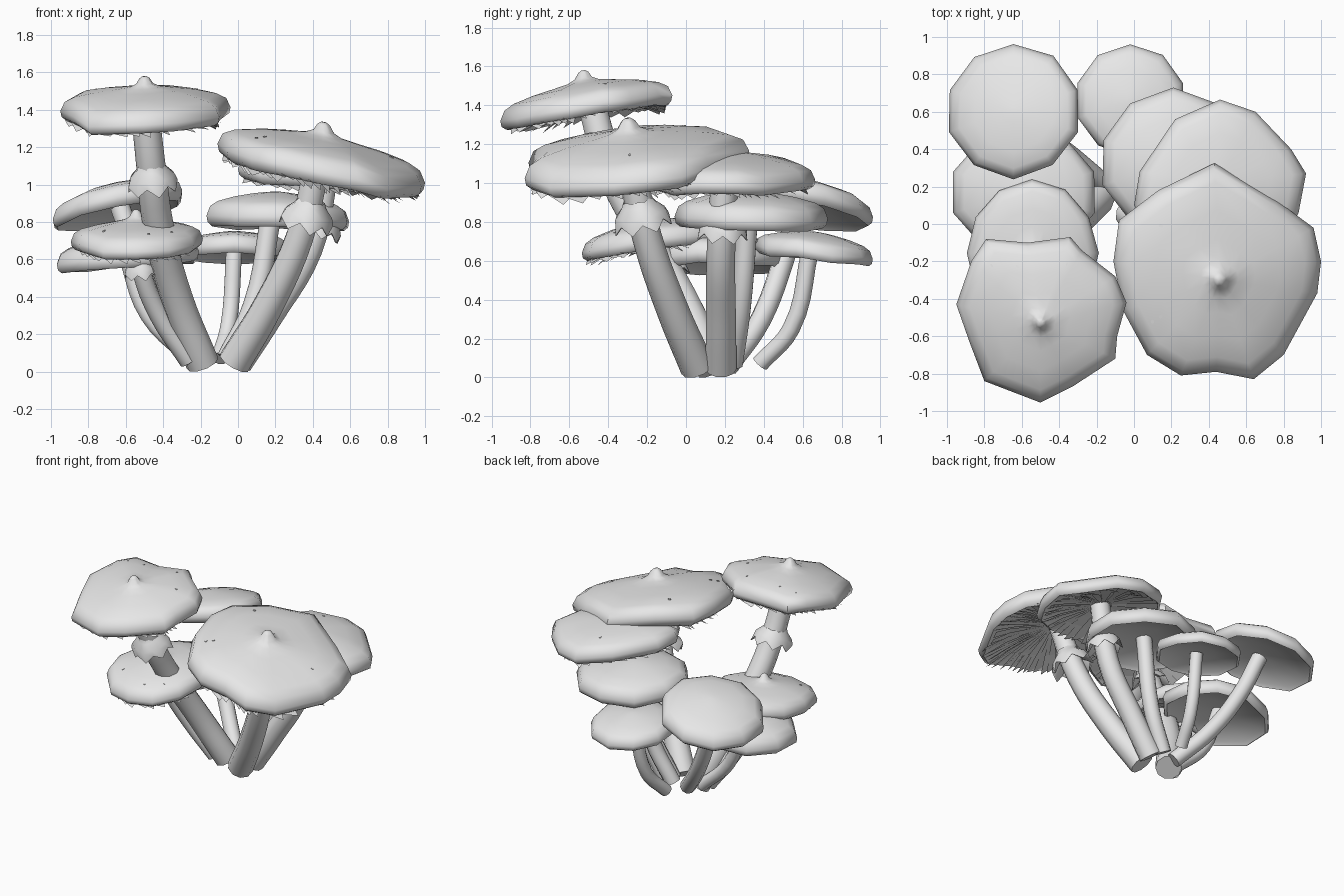
import bpy, math, random
from mathutils import Vector

random.seed(4)
cube = bpy.data.objects.get("Cube")
if cube:
    bpy.data.objects.remove(cube, do_unlink=True)

grey = bpy.data.materials.new("pale_grey")
grey.use_nodes = True
grey.diffuse_color = (0.8, 0.8, 0.8, 1)
grey.node_tree.nodes["Principled BSDF"].inputs["Base Color"].default_value = (0.8, 0.8, 0.8, 1)


def activate(obj):
    bpy.context.collection.objects.link(obj)
    bpy.ops.object.select_all(action='DESELECT')
    obj.select_set(True)
    bpy.context.view_layer.objects.active = obj


def add_mesh(name, verts, faces, smooth=50):
    mesh = bpy.data.meshes.new(name)
    mesh.from_pydata(verts, [], faces)
    mesh.materials.append(grey)
    activate(bpy.data.objects.new(name, mesh))
    if smooth:
        bpy.ops.object.shade_smooth_by_angle(angle=math.radians(smooth))


def loft(name, rings, closed=True, smooth=50):
    """Skin a list of equal rings, running from the top down."""
    n = len(rings[0])
    verts = [v for ring in rings for v in ring]
    faces = []
    for k in range(len(rings) - 1):
        for i in range(n):
            j = (i + 1) % n
            faces.append((k * n + i, k * n + n + i, k * n + n + j, k * n + j))
    if closed:
        faces.append(tuple(range(n)))
        faces.append(tuple(reversed(range(len(verts) - n, len(verts)))))
    add_mesh(name, verts, faces, smooth)


# Cap profile: radius and height as fractions of the cap radius
DOME = [(0.35, 0.25), (0.6, 0.21), (0.84, 0.15), (0.95, 0.09), (1, -0.02),
        (0.985, -0.09), (0.93, -0.13), (0.86, -0.08), (0.4, 0), (0.1, 0.03)]
UMBO = [(0.025, 0.41), (0.06, 0.385), (0.1, 0.32), (0.18, 0.28)]
BUTTON = [(0.05, 0.28), (0.18, 0.27)]


def cap(name, centre, outline, slope, umbo=False, wavy=0.03, gills=0, puff=1.0):
    """Domed cap whose rim follows the corners of an outline seen from above."""
    cx, cy, cz = centre
    corners = [(x - cx, y - cy) for x, y in outline]
    n = len(corners)
    r = sum(math.hypot(*c) for c in corners) / n
    wave = [random.uniform(-wavy, wavy) for _ in corners]

    def place(f, h, turn):
        i, t = int(turn) % n, turn % 1
        j = (i + 1) % n
        x, y = (f * (a + (b - a) * t) for a, b in zip(corners[i], corners[j]))
        lift = wave[i] + (wave[j] - wave[i]) * t
        return (cx + x, cy + y, cz + r * (h * puff + lift * f * f) + slope[0] * x + slope[1] * y)

    loft(name, [[place(f, h, i) for i in range(n)]
                for f, h in (UMBO if umbo else BUTTON) + DOME])

    # Overlapping, nearly flat gill leaves with ragged outer ends
    verts, faces = [], []
    for g in range(gills):
        turn = n * (g + random.uniform(-0.2, 0.2)) / gills
        far = turn + 1.3 * n / gills
        start = len(verts)
        for f, top, drop in ((0.15, 0.02, 0.01), (0.4, -0.01, 0.02), (0.65, -0.05, 0.03),
                             (random.uniform(0.88, 0.97), -0.11, 0.07)):
            low = top - drop * random.uniform(0.4, 1.3)
            verts += [place(f, top, turn), place(f, low, far)]
        for k in range(start, start + 6, 2):
            faces.append((k, k + 1, k + 3, k + 2))
    if gills:
        add_mesh(name + "_gills", verts, faces, 0)

        # Small flat flecks scattered on the dome
        for k in range(4):
            turn, f = int(random.uniform(0, n)) + 0.5, random.uniform(0.64, 0.8)
            h = 0.21 - (f - 0.6) * 0.25
            spin = [math.tau * s / 6 for s in range(6)]
            disc = [[place(f + 0.02 * math.cos(s), h - 0.005 * math.cos(s) + up,
                           turn + 0.05 * math.sin(s)) for s in spin] for up in (0.008, -0.02)]
            loft(name + "_fleck", disc, smooth=0)


def rounded(centre, size, sides, shift=0.5):
    """Slightly irregular oval outline."""
    points = []
    for i in range(sides):
        a = math.tau * (i + shift) / sides
        k = random.uniform(1, 1.04)
        points.append((centre[0] + size[0] * k * math.cos(a), centre[1] + size[1] * k * math.sin(a)))
    return points


def stem(name, points, base, tip):
    curve = bpy.data.curves.new(name, 'CURVE')
    curve.dimensions = '3D'
    curve.bevel_depth = 1.0
    curve.bevel_resolution = 3
    curve.resolution_u = 5
    curve.use_fill_caps = True
    spline = curve.splines.new('BEZIER')
    spline.bezier_points.add(len(points) - 1)
    for k, (point, p) in enumerate(zip(spline.bezier_points, points)):
        point.co = p
        point.handle_left_type = point.handle_right_type = 'AUTO'
        point.radius = base + (tip - base) * k / (len(points) - 1)
    curve.materials.append(grey)
    activate(bpy.data.objects.new(name, curve))
    bpy.ops.object.convert(target='MESH')
    bpy.ops.object.shade_smooth_by_angle(angle=math.radians(50))


def skirt(name, centre, axis, r):
    """Torn ring hanging round a stem, with a pointed hem."""
    turn = Vector((0, 0, 1)).rotation_difference(Vector(axis))
    sides = 14
    rings = []
    for f, h, zig in ((0.5, 0.6, 0.02), (0.6, 0.42, 0), (0.88, 0.12, 0.02),
                      (0.98, -0.28, 0.17), (0.93, -0.27, 0.17), (0.5, 0.15, 0)):
        ring = []
        for i in range(sides):
            a = math.tau * i / sides
            grow = f * (1 + 0.05 * math.sin(i * i))
            local = Vector((grow * math.cos(a), grow * math.sin(a), h + zig * (-1) ** i))
            ring.append(tuple(Vector(centre) + turn @ (local * r)))
        rings.append(ring)
    loft(name, rings, closed=False, smooth=40)


# Tall front mushroom
tall_rim = [(-.04, -.42), (-.1, -.28), (-.28, -.14), (-.34, -.07), (-.57, -.1), (-.79, -.08),
            (-.87, -.2), (-.95, -.43), (-.88, -.63), (-.8, -.84), (-.5, -.955), (-.33, -.87),
            (-.1, -.72), (-.09, -.6)]
cap("tall_cap", (-0.5, -0.53, 1.395), tall_rim, (0.05, 0.16), True, 0.05, 44)
stem("tall_stem", [(-0.19, 0.14, 0.045), (-0.33, -0.02, 0.4), (-0.43, -0.25, 0.8),
                   (-0.46, -0.38, 1.05), (-0.5, -0.49, 1.42)], 0.09, 0.075)
skirt("tall_skirt", (-0.46, -0.38, 1.03), (-0.1, -0.35, 1), 0.14)

# Widest front mushroom
wide_rim = [(1, -.2), (.96, -.02), (.77, .12), (.43, .325), (.13, .18), (-.08, .02), (-.11, -.2),
            (-.06, -.46), (.07, -.7), (.25, -.81), (.44, -.79), (.64, -.83), (.8, -.7), (.98, -.37)]
cap("wide_cap", (0.46, -0.3, 1.105), wide_rim, (-0.2, 0.09), True, 0.03, 52)
stem("wide_stem", [(-0.02, 0.06, 0.05), (0.16, -0.07, 0.35), (0.33, -0.2, 0.72),
                   (0.43, -0.29, 1.13)], 0.09, 0.07)
skirt("wide_skirt", (0.37, -0.23, 0.83), (0.25, -0.22, 1), 0.15)

# Mushroom tucked behind the widest one
rear_rim = [(.92, .27), (.84, .4), (.65, .6), (.46, .665), (.22, .56), (.03, .28), (0, .1),
            (.12, -.1), (.35, -.2), (.6, -.19), (.8, -.08), (.88, .06)]
cap("rear_cap", (0.46, 0.22, 1.035), rear_rim, (-0.1, 0), gills=40)
stem("rear_stem", [(0, 0.18, 0.045), (0.17, 0.18, 0.3), (0.38, 0.18, 0.65),
                   (0.47, 0.2, 1.05)], 0.08, 0.07)
skirt("rear_skirt", (0.43, 0.19, 0.77), (0.25, 0.02, 1), 0.13)

# Low front mushroom pierced by the tall stem
low_centre = (-0.545, -0.155, 0.7)
cap("low_front_cap", low_centre, rounded(low_centre, (0.345, 0.38), 12, 0), (0.02, 0.1),
    True, 0.05, 36, 1.1)
stem("low_front_stem", [(-0.26, 0.1, 0.06), (-0.42, 0.02, 0.3), (-0.51, -0.07, 0.52),
                        (-0.54, -0.14, 0.72)], 0.055, 0.05)
skirt("low_front_skirt", (-0.52, -0.08, 0.55), (-0.12, -0.3, 1), 0.095)

# Smooth smaller mushrooms: cap centre, radii, slope, stem path, stem radius
small = {
    "middle": ((0.21, 0.33, 0.83), (0.39, 0.385), (-0.03, -0.03),
               [(-0.06, 0.24, 0.07), (0.08, 0.28, 0.35), (0.18, 0.32, 0.85)], 0.055),
    "back": ((-0.02, 0.66, 0.65), (0.29, 0.295), (0, -0.1),
             [(-0.1, 0.38, 0.07), (-0.05, 0.54, 0.25), (-0.02, 0.64, 0.66)], 0.045),
    "back_side": ((-0.645, 0.605, 0.885), (0.355, 0.355), (0.2, -0.17),
                  [(-0.17, 0.22, 0.06), (-0.36, 0.38, 0.29), (-0.53, 0.5, 0.6),
                   (-0.63, 0.58, 0.88)], 0.055),
    "side": ((-0.59, 0.17, 0.615), (0.385, 0.345), (0.08, 0),
             [(-0.24, 0.16, 0.06), (-0.48, 0.17, 0.3), (-0.6, 0.18, 0.63)], 0.045),
}
for part, (centre, size, slope, path, r) in small.items():
    cap(part + "_cap", centre, rounded(centre, size, 10), slope, puff=1.2)
    stem(part + "_stem", path, r, r)
